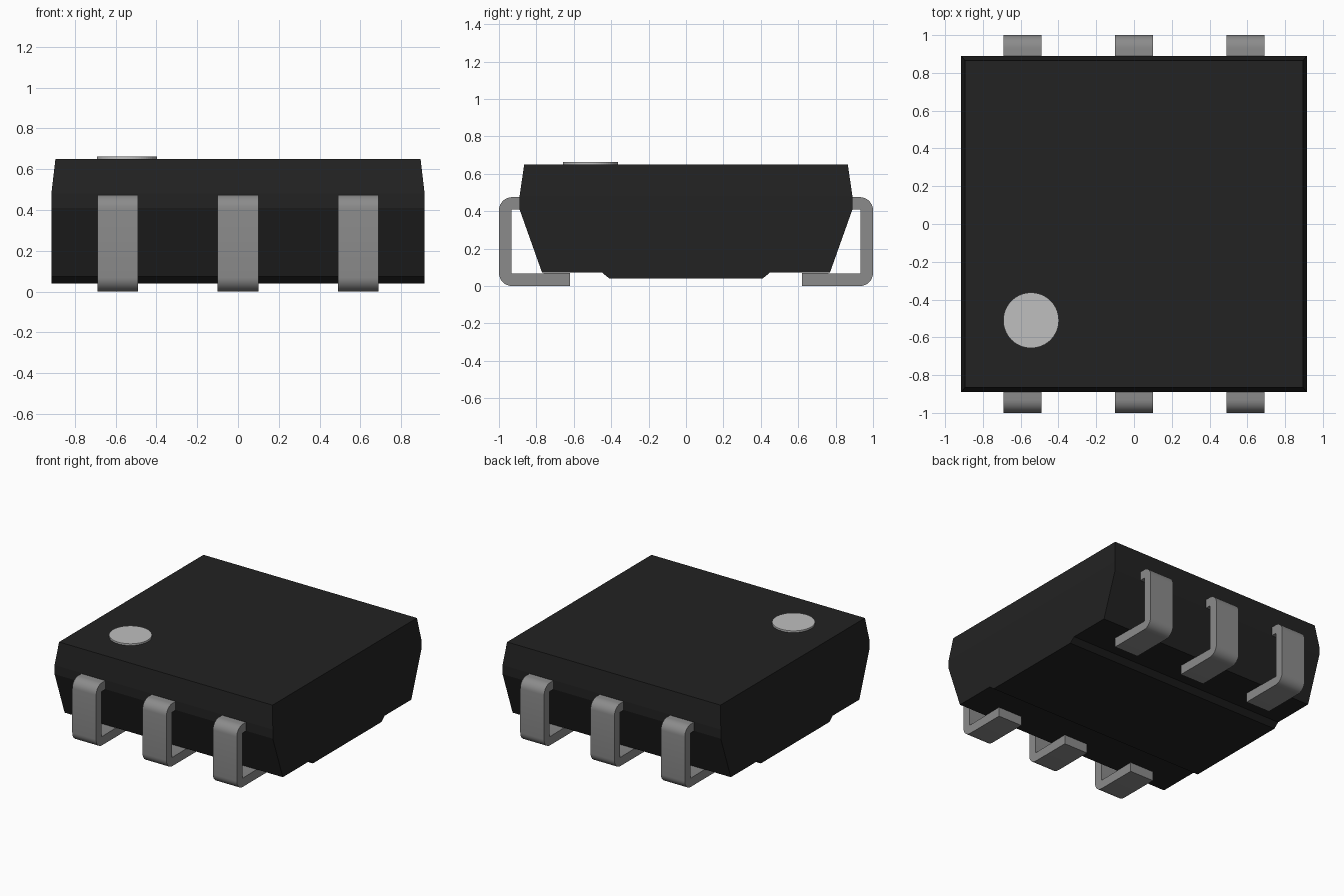
import bpy, bmesh, math

cube = bpy.data.objects.get("Cube")
if cube:
    bpy.data.objects.remove(cube, do_unlink=True)


def material(name, value, rough=0.6):
    m = bpy.data.materials.new(name)
    m.use_nodes = True
    col = (value, value, value, 1)
    m.diffuse_color = col
    bsdf = m.node_tree.nodes["Principled BSDF"]
    bsdf.inputs["Base Color"].default_value = col
    bsdf.inputs["Roughness"].default_value = rough
    return m


def make_object(name, bm, mat):
    bmesh.ops.recalc_face_normals(bm, faces=bm.faces)
    me = bpy.data.meshes.new(name)
    bm.to_mesh(me)
    bm.free()
    me.materials.append(mat)
    ob = bpy.data.objects.new(name, me)
    bpy.context.collection.objects.link(ob)
    return ob


def loft(profile, cap_splits=None):
    """Sweep (y, z, half_width) points across x; caps are given as index lists."""
    bm = bmesh.new()
    n = len(profile)
    sides = [[bm.verts.new((s * w, y, z)) for y, z, w in profile] for s in (-1, 1)]
    for i in range(n):
        j = (i + 1) % n
        bm.faces.new((sides[0][i], sides[0][j], sides[1][j], sides[1][i]))
    for ring in sides:
        for cap in cap_splits or [range(n)]:
            bm.faces.new([ring[i] for i in cap])
    return bm


def arc(cy, cz, r, start, end, steps=8):
    return [(cy + r * math.cos(math.radians(start + (end - start) * i / steps)),
             cz + r * math.sin(math.radians(start + (end - start) * i / steps)))
            for i in range(steps + 1)]


black = material("black plastic", 0.016)
metal = material("grey metal", 0.26, 0.4)
white = material("light grey paint", 0.52)

# Package body: faceted profile whose ends lean inward above the shoulder
half = [(0.41, 0.04, 0.915), (0.45, 0.073, 0.915), (0.77, 0.073, 0.915),
        (0.89, 0.41, 0.915), (0.89, 0.48, 0.915), (0.865, 0.65, 0.895)]
body = half + [(-y, z, w) for y, z, w in reversed(half)]
make_object("package_body", loft(body, [[0, 1, 2, 3, 4, 7, 8, 9, 10, 11], [4, 5, 6, 7]]), black)

# Bent leads: shoulder, vertical leg and inward foot, three on each side
R, T, TOP = 0.07, 0.066, 0.475
outline = [(0.86, TOP)]
outline += arc(1 - R, TOP - R, R, 90, 0)
outline += arc(1 - R, R, R, 0, -90)
outline += [(0.62, 0), (0.62, T + 0.004)]
outline += arc(1 - R, R, R - T, -90, 0, 3)
outline += arc(1 - R, TOP - R, R - T, 0, 90, 3)
outline += [(0.86, TOP - T)]
for side, sign in (("front", -1), ("back", 1)):
    for place, x in (("right", -0.59), ("middle", 0), ("left", 0.59)):
        bm = loft([(sign * y, z, 0.1) for y, z in outline])
        lead = make_object(f"{side}_{place}_lead", bm, metal)
        lead.location.x = x
        bpy.ops.object.select_all(action='DESELECT')
        lead.select_set(True)
        bpy.context.view_layer.objects.active = lead
        bpy.ops.object.shade_smooth_by_angle(angle=math.radians(30))

# Orientation dot on the top
bm = bmesh.new()
bmesh.ops.create_cone(bm, cap_ends=True, segments=64, radius1=0.147, radius2=0.147, depth=0.014)
dot = make_object("orientation_dot", bm, white)
dot.location = (-0.545, -0.51, 0.656)
